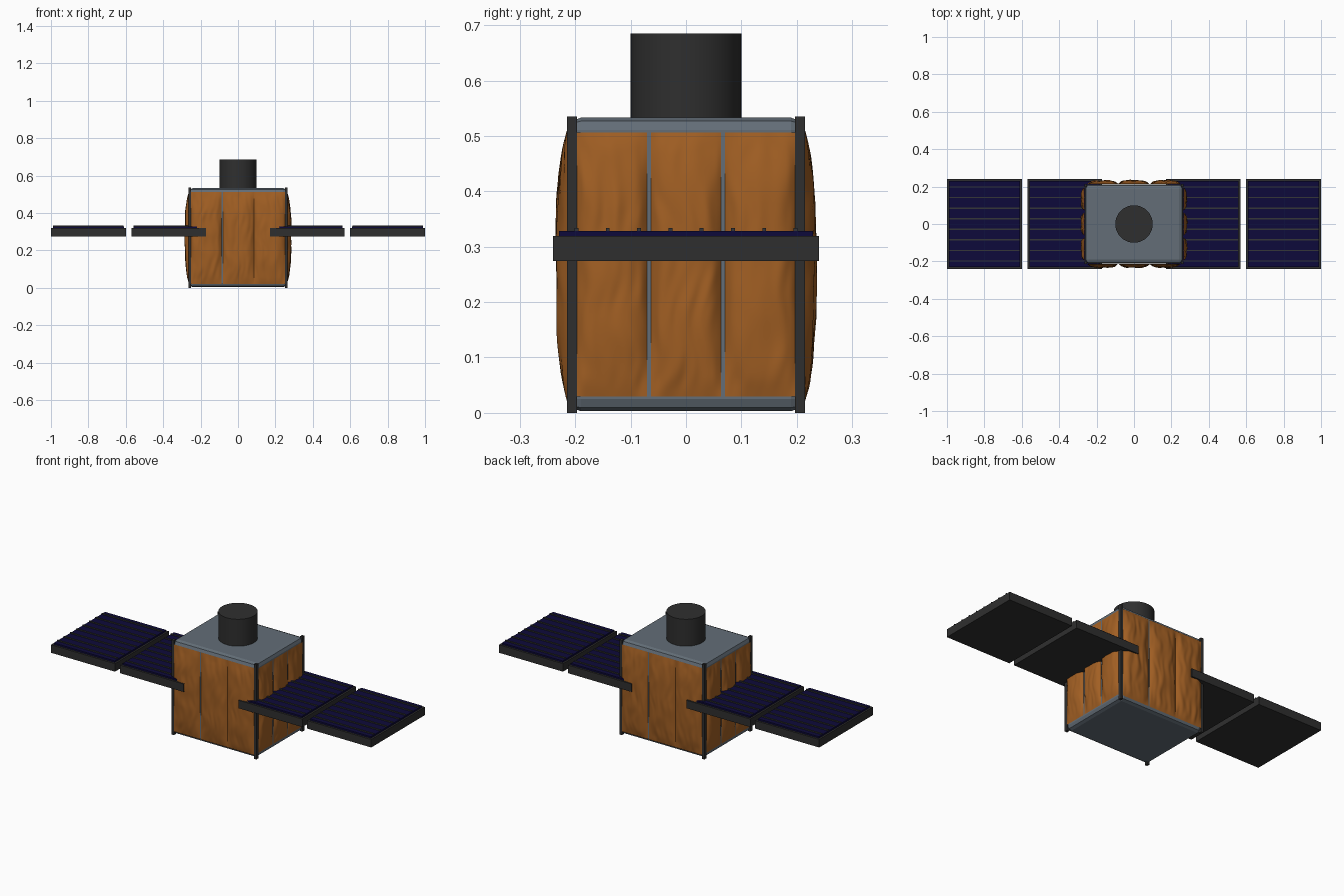
import bpy, bmesh, math
from mathutils import Vector, Matrix, noise

if "Cube" in bpy.data.objects:
    bpy.data.objects.remove(bpy.data.objects["Cube"])


def material(name, rgb):
    m = bpy.data.materials.new(name)
    m.diffuse_color = (*rgb, 1)
    m.use_nodes = True
    m.node_tree.nodes["Principled BSDF"].inputs["Base Color"].default_value = m.diffuse_color
    return m


FOIL = material("copper foil", (0.36, 0.115, 0.017))
GREY = material("blue grey metal", (0.125, 0.155, 0.185))
DARK = material("dark metal", (0.028, 0.028, 0.028))
BLUE = material("solar blue", (0.004, 0.003, 0.043))
LINE = material("cell divider", (0.035, 0.037, 0.04))


def finish(name, bm, mat):
    me = bpy.data.meshes.new(name)
    bm.to_mesh(me)
    bm.free()
    me.materials.append(mat)
    ob = bpy.data.objects.new(name, me)
    bpy.context.collection.objects.link(ob)
    return ob


def add_box(bm, lo, hi):
    lo, hi = Vector(lo), Vector(hi)
    mat = Matrix.Translation((lo + hi) / 2) @ Matrix.Diagonal((*(hi - lo), 1))
    bmesh.ops.create_cube(bm, size=1, matrix=mat)


def box(name, lo, hi, mat, bevel=0):
    bm = bmesh.new()
    add_box(bm, lo, hi)
    if bevel:
        bmesh.ops.bevel(bm, geom=bm.edges[:], offset=bevel, segments=2,
                        profile=0.5, affect='EDGES')
    return finish(name, bm, mat)


# Bevelled body with a post at each corner
box("body", (-0.262, -0.212, 0.003), (0.262, 0.212, 0.533), GREY, 0.022)
for sx in (-1, 1):
    for sy in (-1, 1):
        xs, ys = sorted((sx * 0.25, sx * 0.265)), sorted((sy * 0.197, sy * 0.215))
        box("corner_post", (xs[0], ys[0], 0), (xs[1], ys[1], 0.535), DARK)

# Instrument barrel on top
bm = bmesh.new()
bmesh.ops.create_cone(bm, cap_ends=True, segments=48, radius1=0.1, radius2=0.1,
                      depth=0.165, matrix=Matrix.Translation((0, 0, 0.6025)))
barrel = finish("barrel", bm, DARK)
for p in barrel.data.polygons:
    p.use_smooth = len(p.vertices) == 4


def foil_panel(name, a0, a1, z0, z1, dist, angle, seed):
    """Puffed, wrinkled sheet facing -y, then turned about z."""
    nu, nv = 30, 56
    rot = Matrix.Rotation(angle, 3, 'Z')
    bm = bmesh.new()
    rows = []
    for j in range(nv + 1):
        v = 2 * j / nv - 1
        row = []
        for i in range(nu + 1):
            u = 2 * i / nu - 1
            a = a0 + (a1 - a0) * i / nu
            z = z0 + (z1 - z0) * j / nv
            puff = (1 - u ** 4) * (1 - abs(v) ** 3)
            bend = 0.03 * noise.noise(Vector((a * 8, z * 9, seed)))
            wrinkle = noise.noise(Vector(((a + bend) * 42, z * 11, seed + 5)))
            edge = min(1, 5 * (1 - abs(u))) * min(1, 8 * (1 - abs(v)))
            out = 0.019 * puff + 0.0045 * wrinkle * edge
            row.append(bm.verts.new(rot @ Vector((a, -dist - max(out, 0), z))))
        rows.append(row)
    for r0, r1 in zip(rows, rows[1:]):
        for i in range(nu):
            bm.faces.new((r0[i], r0[i + 1], r1[i + 1], r1[i])).smooth = True
    finish(name, bm, FOIL)


# Foil blankets: three quilted sheets per wall, repeated by half a turn
LONG_SPANS = ((-0.25, -0.087), (-0.081, 0.085), (0.085, 0.25))
SHORT_SPANS = ((-0.197, -0.07), (-0.063, 0.063), (0.07, 0.197))
for turn in (0, math.pi):
    for k, (a, b) in enumerate(LONG_SPANS):
        foil_panel("foil_long_wall", a, b, 0.02, 0.512, 0.2145, turn, 3.3 * k + turn)
    for k, (a, b) in enumerate(SHORT_SPANS):
        foil_panel("foil_short_wall", a, b, 0.03, 0.506, 0.2645,
                   turn + math.pi / 2, 2.7 * k + turn + 20)

# Solar wings: two trays per side, each with a cell sheet and raised dividers
for x0, x1 in ((-1, -0.6), (-0.57, -0.172), (0.172, 0.57), (0.6, 1)):
    box("panel_tray", (x0, -0.24, 0.274), (x1, 0.24, 0.319), DARK)
    box("cell_sheet", (x0 + 0.01, -0.229, 0.319), (x1 - 0.01, 0.229, 0.328), BLUE)
    bm = bmesh.new()
    for k in range(8):
        y = (k - 3.5) * 0.0565
        add_box(bm, (x0 + 0.012, y - 0.0035, 0.327), (x1 - 0.012, y + 0.0035, 0.334))
    finish("cell_dividers", bm, LINE)
